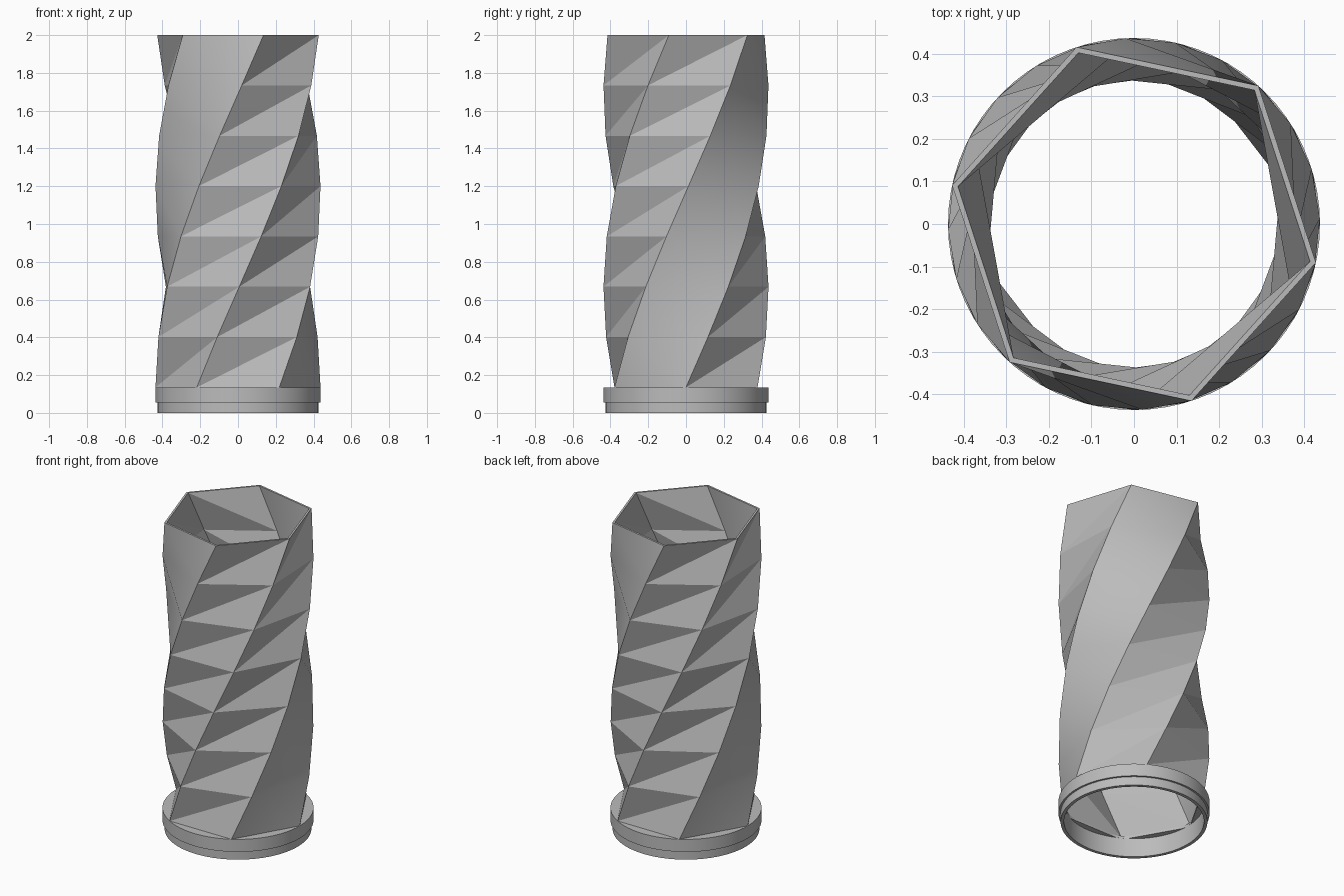
import bpy, bmesh, math

cube = bpy.data.objects.get("Cube")
if cube:
    bpy.data.objects.remove(cube)

RADIUS, INNER_RADIUS = 0.437, 0.423
BASE_TOP, HEIGHT = 0.135, 2.0
LEVELS, SIDES = 7, 6
TWIST = math.radians(108)

grey = bpy.data.materials.new("grey")
grey.use_nodes = True
grey.diffuse_color = (0.5, 0.5, 0.5, 1)
grey.node_tree.nodes["Principled BSDF"].inputs["Base Color"].default_value = (0.5, 0.5, 0.5, 1)


def finish(name, bm, angle):
    bmesh.ops.recalc_face_normals(bm, faces=bm.faces)
    mesh = bpy.data.meshes.new(name)
    bm.to_mesh(mesh)
    bm.free()
    mesh.materials.append(grey)
    obj = bpy.data.objects.new(name, mesh)
    bpy.context.collection.objects.link(obj)
    bpy.ops.object.select_all(action="DESELECT")
    obj.select_set(True)
    bpy.context.view_layer.objects.active = obj
    bpy.ops.object.shade_smooth_by_angle(angle=math.radians(angle))
    return obj


def polar(bm, r, a, z):
    return bm.verts.new((r * math.cos(a), r * math.sin(a), z))


# Twisted hexagonal tube: folded on four sides, softly rounded on two
def twisted_wall(bm, radius):
    rings = []
    for i in range(LEVELS + 1):
        t = i / LEVELS
        rings.append([polar(bm, radius, TWIST * t + math.tau * k / SIDES,
                            BASE_TOP + (HEIGHT - BASE_TOP) * t) for k in range(SIDES)])
    for low, high in zip(rings, rings[1:]):
        for k in range(SIDES):
            n = (k + 1) % SIDES
            a, b, c, d = low[k], low[n], high[n], high[k]
            if k % 3 == 2:
                bm.faces.new((a, b, d))
                bm.faces.new((b, c, d))
            else:
                bm.faces.new((a, b, c))
                bm.faces.new((a, c, d))
    return rings


bm = bmesh.new()
outer = twisted_wall(bm, RADIUS)
inner = twisted_wall(bm, INNER_RADIUS)
for end in (0, -1):
    for k in range(SIDES):
        n = (k + 1) % SIDES
        bm.faces.new((outer[end][k], outer[end][n], inner[end][n], inner[end][k]))
finish("twisted_tube", bm, 28)


# Stepped round base with a thin top plate cut to the hexagonal opening
def hex_radius(a):
    sector = math.tau / SIDES
    return INNER_RADIUS * math.cos(sector / 2) / math.cos(a % sector - sector / 2)


bm = bmesh.new()
SEGMENTS, BORE = 72, 0.405
columns = []
for s in range(SEGMENTS):
    a = math.tau * s / SEGMENTS
    lip = min(hex_radius(a), BORE)
    profile = [(BORE, 0), (0.425, 0), (0.425, 0.055), (RADIUS, 0.055),
               (RADIUS, BASE_TOP), (lip, BASE_TOP), (lip, 0.12), (BORE, 0.12)]
    columns.append([polar(bm, r, a, z) for r, z in profile])
for s in range(SEGMENTS):
    p, q = columns[s - 1], columns[s]
    for j in range(len(p)):
        bm.faces.new((p[j - 1], q[j - 1], q[j], p[j]))
bmesh.ops.remove_doubles(bm, verts=bm.verts, dist=0.0001)
finish("base_ring", bm, 30)
